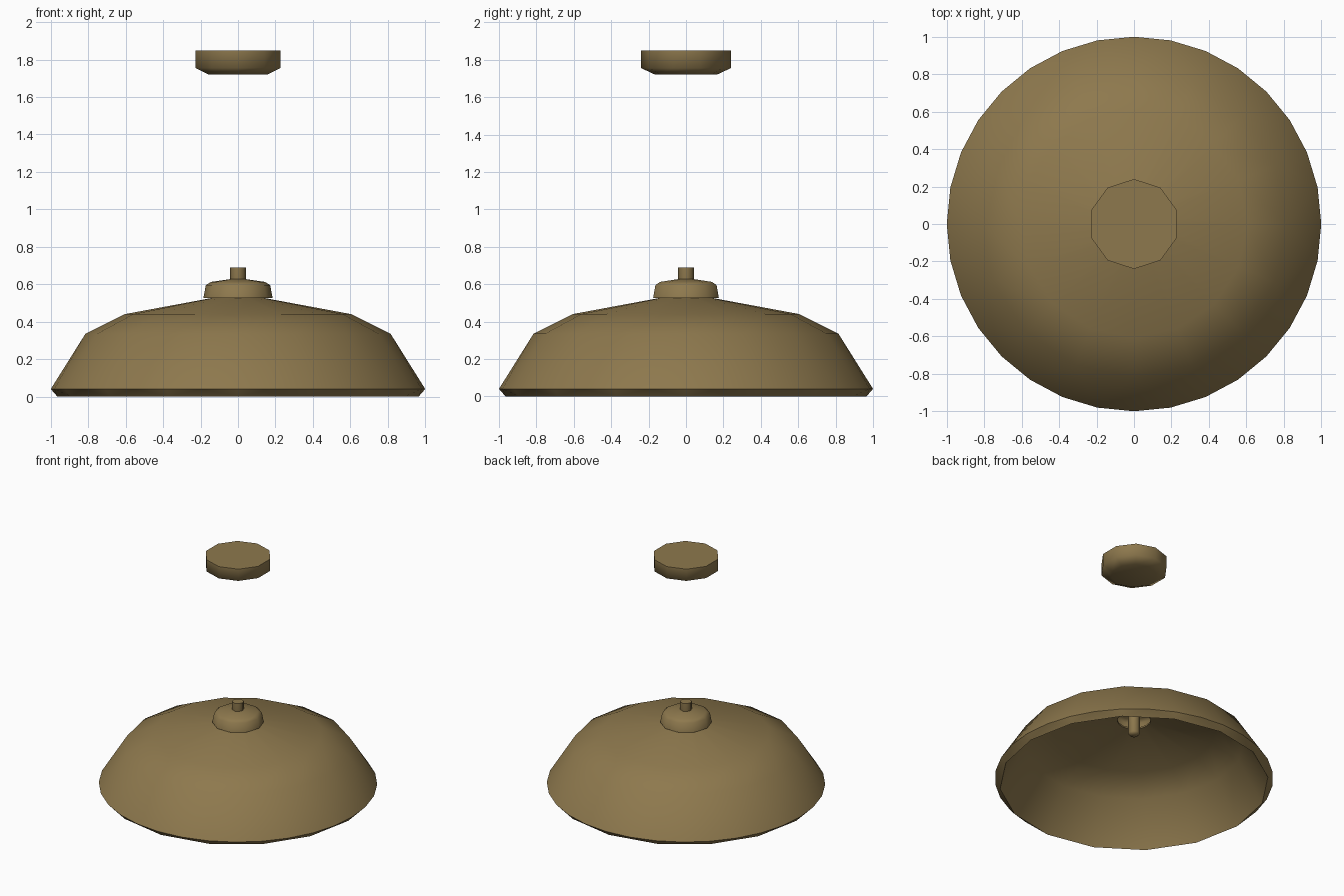
import bpy, bmesh, math

if "Cube" in bpy.data.objects:
    bpy.data.objects.remove(bpy.data.objects["Cube"])

brass = bpy.data.materials.new("aged_brass")
brass.diffuse_color = (0.27, 0.19, 0.075, 1)
brass.use_nodes = True
brass.node_tree.nodes["Principled BSDF"].inputs["Base Color"].default_value = brass.diffuse_color


def lathe(name, profile, smooth=50, turn=0.0, cap_start=False, cap_end=False):
    """Turn (radius, height, sides) rings into a skin; neighbouring rings may
    have the same number of sides, or twice / half as many."""
    bm = bmesh.new()
    rings = []
    for r, z, n in profile:
        rings.append([bm.verts.new((r * math.cos(turn + math.tau * i / n),
                                    r * math.sin(turn + math.tau * i / n), z))
                      for i in range(n)])
    for lo, hi in zip(rings, rings[1:]):
        if len(lo) == len(hi):
            n = len(lo)
            for i in range(n):
                j = (i + 1) % n
                bm.faces.new((lo[i], lo[j], hi[j], hi[i]))
        else:
            a, b = (lo, hi) if len(lo) < len(hi) else (hi, lo)
            n, m = len(a), len(b)
            for i in range(n):
                j = (i + 1) % n
                b0, b1, b2 = b[2 * i], b[2 * i + 1], b[(2 * i + 2) % m]
                for f in ((a[i], b0, b1), (a[i], b1, a[j]), (a[j], b1, b2)):
                    bm.faces.new(f if a is hi else f[::-1])
                    if a is lo:
                        continue
    if cap_start:
        bm.faces.new(rings[0][::-1])
    if cap_end:
        bm.faces.new(rings[-1])
    bmesh.ops.recalc_face_normals(bm, faces=bm.faces)
    me = bpy.data.meshes.new(name)
    bm.to_mesh(me)
    bm.free()
    me.materials.append(brass)
    ob = bpy.data.objects.new(name, me)
    bpy.context.collection.objects.link(ob)
    bpy.ops.object.select_all(action='DESELECT')
    ob.select_set(True)
    bpy.context.view_layer.objects.active = ob
    bpy.ops.object.shade_smooth_by_angle(angle=math.radians(smooth))
    return ob


# Wide thin-walled shade: inner skin, turned lip, outer skin, open hole on top
lathe("shade", [
    (0.12, 0.518, 16), (0.585, 0.428, 16), (0.79, 0.325, 16), (0.965, 0.0, 16),
    (1.0, 0.04, 32), (0.815, 0.335, 16), (0.605, 0.44, 16), (0.12, 0.53, 16),
    (0.12, 0.518, 16)], smooth=60)

# Small domed cap over the hole in the shade
lathe("shade_cap", [
    (0.185, 0.525, 10), (0.172, 0.595, 10), (0.145, 0.612, 10),
    (0.035, 0.628, 10)], smooth=75, cap_end=True)

# Stem running through the cap and down into the shade
lathe("stem", [(0.028, 0.395, 8), (0.042, 0.41, 8), (0.042, 0.69, 8)],
      cap_start=True, cap_end=True)

# Ceiling canopy floating above
lathe("ceiling_canopy", [
    (0.165, 1.72, 10), (0.24, 1.755, 10), (0.24, 1.848, 10)],
    smooth=75, turn=math.radians(18), cap_start=True, cap_end=True)
